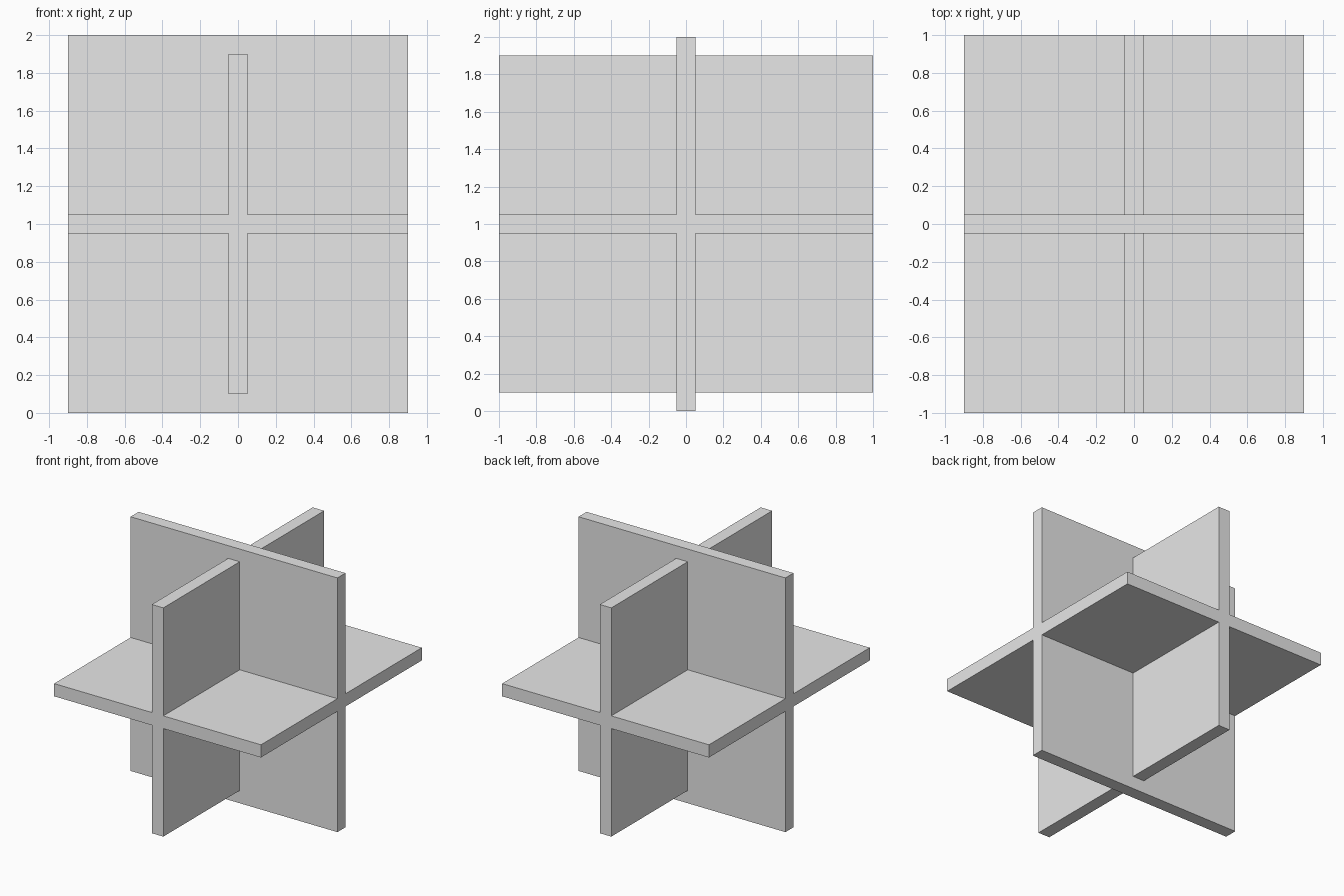
import bpy
import bmesh
from mathutils import Matrix, Vector

cube = bpy.data.objects.get("Cube")
if cube:
    bpy.data.objects.remove(cube, do_unlink=True)

GREY = (0.8, 0.8, 0.8, 1.0)
THICK = 0.1
CENTRE = Vector((0, 0, 1))

material = bpy.data.materials.new("light_grey")
material.use_nodes = True
material.diffuse_color = GREY
material.node_tree.nodes["Principled BSDF"].inputs["Base Color"].default_value = GREY


def box(bm, size, offset=(0, 0, 0)):
    matrix = Matrix.Translation(Vector(offset)) @ Matrix.Diagonal((*size, 1))
    bmesh.ops.create_cube(bm, size=1, matrix=matrix)


def finish(name, bm):
    mesh = bpy.data.meshes.new(name)
    bm.to_mesh(mesh)
    bm.free()
    mesh.materials.append(material)
    obj = bpy.data.objects.new(name, mesh)
    obj.location = CENTRE
    bpy.context.collection.objects.link(obj)
    return obj


def union(target, other):
    mod = target.modifiers.new("join_" + other.name, 'BOOLEAN')
    mod.operation = 'UNION'
    mod.solver = 'EXACT'
    mod.object = other
    bpy.context.view_layer.objects.active = target
    bpy.ops.object.modifier_apply(modifier=mod.name)
    bpy.data.objects.remove(other, do_unlink=True)


# Three equal rectangles, each lying across a different axis
plates = []
for name, size in (
    ("upright_cross_plate", (1.8, THICK, 2.0)),
    ("upright_long_plate", (THICK, 2.0, 1.8)),
    ("level_plate", (1.8, 2.0, THICK)),
):
    bm = bmesh.new()
    box(bm, size)
    plates.append(finish(name, bm))

# Fuse the plates into one clean solid
body = plates[0]
for plate in plates[1:]:
    union(body, plate)
body.name = "crossed_plates"
